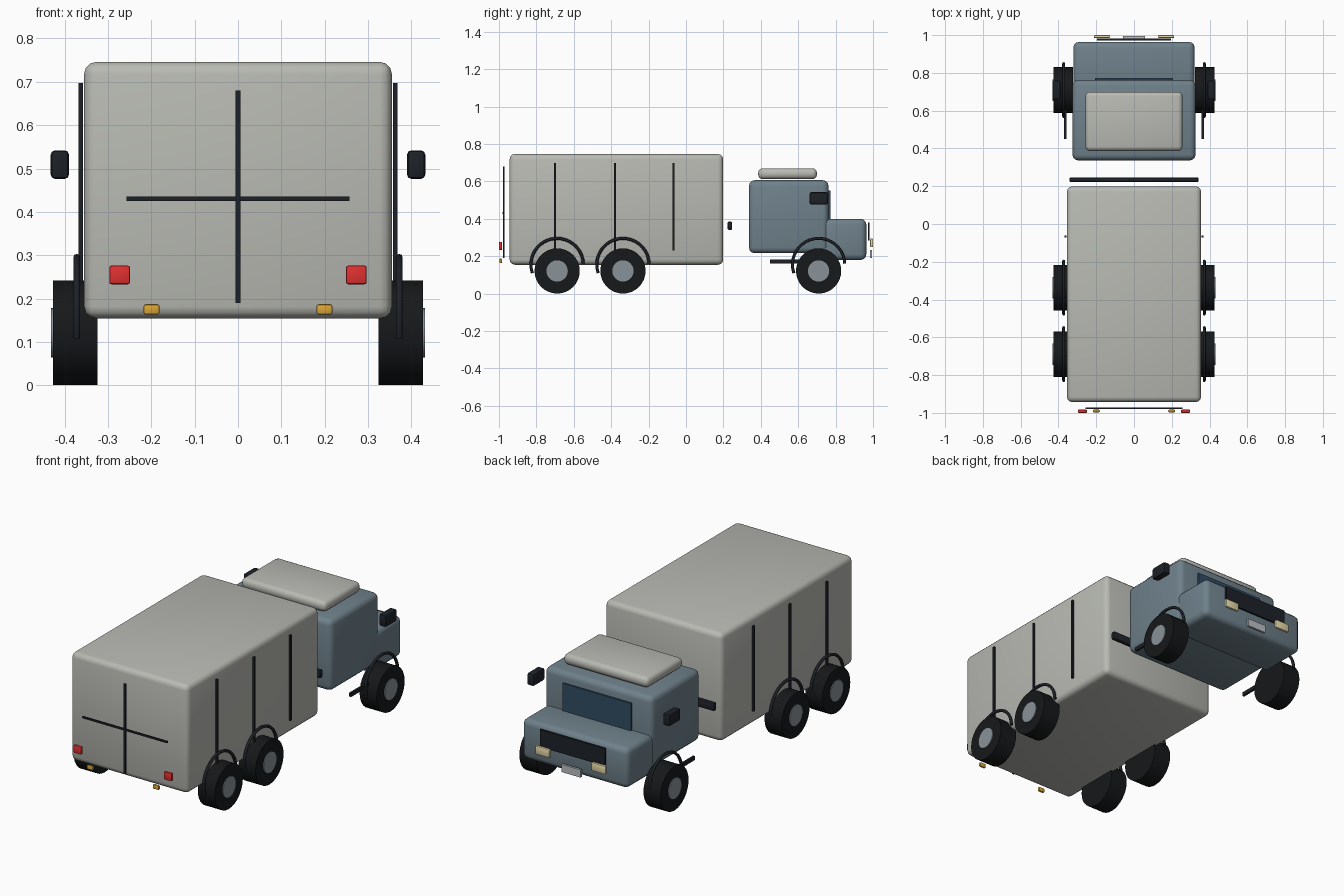
import bpy
from math import pi, sin, cos, radians

if "Cube" in bpy.data.objects:
    bpy.data.objects.remove(bpy.data.objects["Cube"])


def material(name, rgb):
    m = bpy.data.materials.new(name)
    m.diffuse_color = (*rgb, 1)
    m.use_nodes = True
    m.node_tree.nodes["Principled BSDF"].inputs["Base Color"].default_value = m.diffuse_color
    return m


CANVAS = material("warm_grey", (0.48, 0.49, 0.45))
BLUE = material("slate_blue", (0.16, 0.22, 0.26))
BLACK = material("black", (0.012, 0.015, 0.02))
TYRE = material("tyre_black", (0.008, 0.009, 0.01))
GLASS = material("dark_glass", (0.03, 0.07, 0.12))
STEEL = material("steel", (0.25, 0.29, 0.32))
LAMP = material("lamp_cream", (0.8, 0.7, 0.4))
RED = material("tail_red", (0.75, 0.03, 0.03))
AMBER = material("amber", (0.7, 0.38, 0.04))
PLATE = material("plate_grey", (0.5, 0.53, 0.56))


def box(name, x, y, z, mat, bevel=0.0, segments=3):
    """Box from (min, max) ranges on each axis, with optional rounded edges."""
    centre = [(r[0] + r[1]) / 2 for r in (x, y, z)]
    bpy.ops.mesh.primitive_cube_add(size=1, location=centre)
    ob = bpy.context.object
    ob.name = name
    ob.scale = [r[1] - r[0] for r in (x, y, z)]
    bpy.ops.object.transform_apply(location=False, rotation=False, scale=True)
    ob.data.materials.append(mat)
    if bevel:
        b = ob.modifiers.new("bevel", "BEVEL")
        b.width, b.segments = bevel, segments
        bpy.ops.object.modifier_apply(modifier="bevel")
        bpy.ops.object.shade_smooth_by_angle(angle=radians(40))
    return ob


def pair(name, x, y, z, mat, bevel=0.0, segments=2):
    """The same box on both sides of the centre line."""
    box(name + "_right", x, y, z, mat, bevel, segments)
    box(name + "_left", (-x[1], -x[0]), y, z, mat, bevel, segments)


def disc(name, x, y, z, radius, width, mat, bevel=0.0):
    """Cylinder with its axle along x."""
    bpy.ops.mesh.primitive_cylinder_add(vertices=32, radius=radius, depth=width,
                                        location=(x, y, z), rotation=(0, pi / 2, 0))
    ob = bpy.context.object
    ob.name = name
    ob.data.materials.append(mat)
    bpy.ops.object.shade_smooth_by_angle(angle=radians(35))


def arch(name, x, y):
    """Round bar bent over a wheel."""
    cu = bpy.data.curves.new(name, "CURVE")
    cu.dimensions = "3D"
    cu.bevel_depth, cu.bevel_resolution = 0.008, 2
    cu.use_fill_caps = True
    steps = 20
    sp = cu.splines.new("POLY")
    sp.points.add(steps)
    for i, p in enumerate(sp.points):
        a = radians(2 + 197 * i / steps)
        p.co = (x, y + 0.14 * cos(a), 0.155 + 0.14 * sin(a), 1)
    cu.materials.append(BLACK)
    bpy.context.collection.objects.link(bpy.data.objects.new(name, cu))


# Bodies
box("cargo_box", (-0.355, 0.355), (-0.943, 0.199), (0.154, 0.746), CANVAS, 0.028)
box("cab", (-0.326, 0.326), (0.337, 0.762), (0.216, 0.606), BLUE, 0.03)
box("hood", (-0.321, 0.321), (0.69, 0.964), (0.18, 0.4), BLUE, 0.03)
box("roof_pad", (-0.257, 0.257), (0.386, 0.7), (0.612, 0.67), CANVAS, 0.024)
box("cab_rear_bar", (-0.342, 0.342), (0.222, 0.247), (0.34, 0.385), BLACK, 0.008, 2)

# Cab front
box("windshield", (-0.207, 0.207), (0.757, 0.772), (0.37, 0.55), GLASS)
box("grille", (-0.197, 0.197), (0.972, 0.982), (0.285, 0.38), BLACK)
box("front_plate", (-0.058, 0.058), (0.983, 0.995), (0.19, 0.232), PLATE)
pair("headlight", (0.127, 0.212), (0.985, 1.0), (0.248, 0.294), LAMP, 0.004)
pair("mirror", (0.39, 0.432), (0.66, 0.76), (0.476, 0.542), BLACK, 0.01)
pair("step", (0.358, 0.37), (0.45, 0.72), (0.162, 0.183), BLACK)

# Rear doors and lights
box("door_bar_vertical", (-0.006, 0.006), (-0.979, -0.971), (0.19, 0.68), BLACK)
box("door_bar_horizontal", (-0.257, 0.257), (-0.98, -0.972), (0.425, 0.435), BLACK)
pair("tail_light", (0.249, 0.297), (-1.0, -0.983), (0.233, 0.276), RED, 0.005)
pair("indicator", (0.181, 0.218), (-0.997, -0.983), (0.163, 0.187), AMBER, 0.005)

# Cargo side strips
for n, y in enumerate((-0.7, -0.38, -0.066)):
    pair(f"side_strip_{n}", (0.358, 0.368), (y - 0.005, y + 0.005), (0.23, 0.697), BLACK)

# Wheels, hubs and arches
for n, y in enumerate((-0.689, -0.337, 0.709)):
    for side, s in (("right", 1), ("left", -1)):
        disc(f"tyre_{n}_{side}", s * 0.3755, y, 0.121, 0.121, 0.103, TYRE)
        disc(f"hub_{n}_{side}", s * 0.3955, y, 0.121, 0.057, 0.072, STEEL)
        arch(f"wheel_arch_{n}_{side}", s * 0.372, y)
